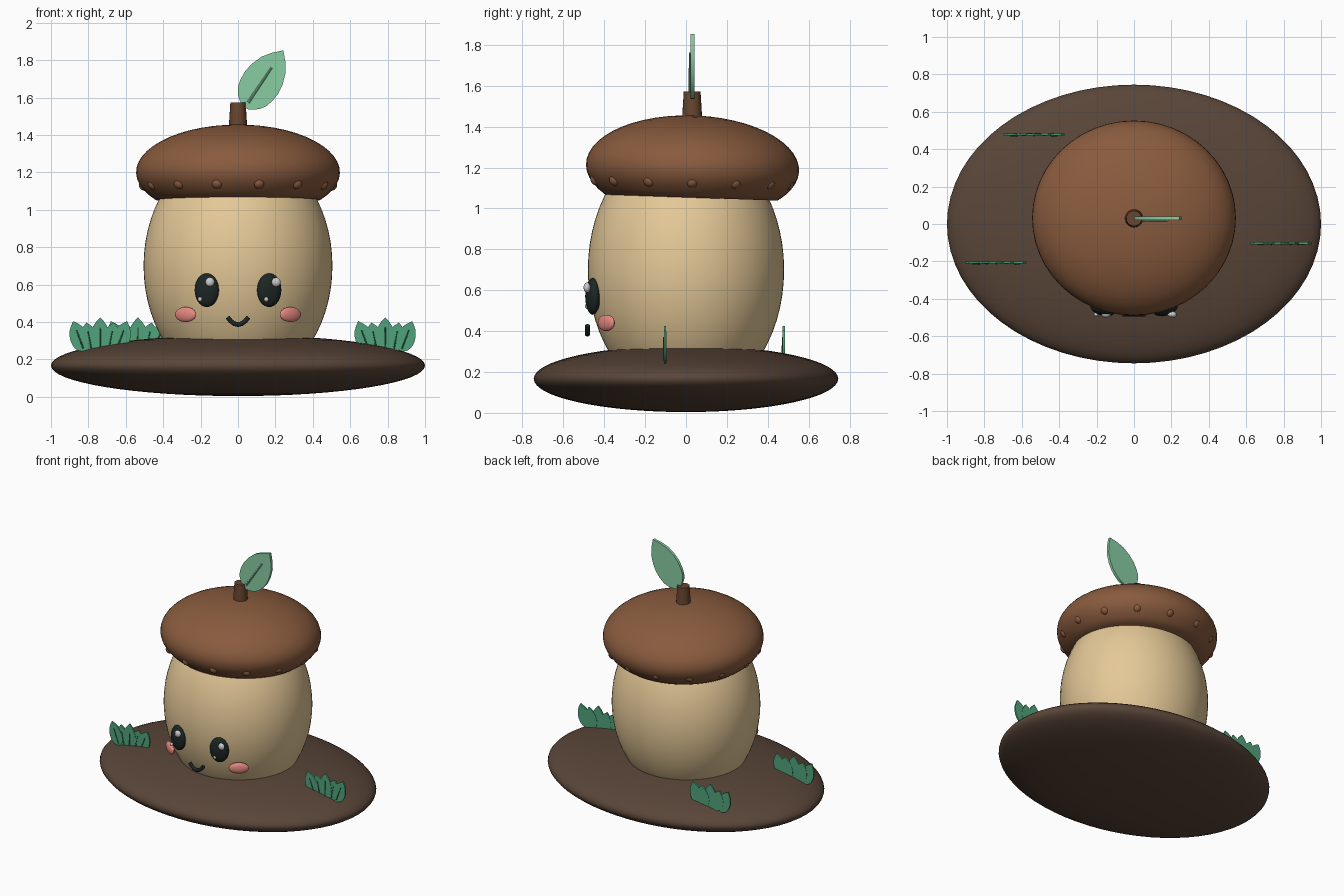
import bpy, bmesh
from math import sin, cos, pi, radians
from mathutils import Matrix, Vector

if "Cube" in bpy.data.objects:
    bpy.data.objects.remove(bpy.data.objects["Cube"])


def material(name, r, g, b):
    m = bpy.data.materials.new(name)
    m.diffuse_color = (r, g, b, 1)
    m.use_nodes = True
    m.node_tree.nodes["Principled BSDF"].inputs["Base Color"].default_value = m.diffuse_color
    return m


SOIL = material("soil", 0.10, 0.06, 0.04)
SHELL = material("shell", 0.78, 0.58, 0.31)
CAP = material("cap_brown", 0.25, 0.105, 0.048)
STEM = material("stem_brown", 0.14, 0.06, 0.03)
LEAF = material("leaf_green", 0.25, 0.61, 0.37)
GRASS = material("grass_green", 0.08, 0.37, 0.20)
VEIN = material("vein_green", 0.04, 0.17, 0.10)
DARK = material("dark", 0.012, 0.02, 0.018)
WHITE = material("white", 0.9, 0.9, 0.9)
PINK = material("pink", 0.80, 0.25, 0.22)


def finish(name, bm, mat, angle=40):
    bmesh.ops.recalc_face_normals(bm, faces=bm.faces)
    me = bpy.data.meshes.new(name)
    bm.to_mesh(me)
    bm.free()
    ob = bpy.data.objects.new(name, me)
    bpy.context.collection.objects.link(ob)
    me.materials.append(mat)
    bpy.ops.object.select_all(action='DESELECT')
    ob.select_set(True)
    bpy.context.view_layer.objects.active = ob
    bpy.ops.object.shade_smooth_by_angle(angle=radians(angle))
    return ob


def ellipsoid(name, loc, radii, mat, yaw=0, seg=24, rings=16):
    bm = bmesh.new()
    bmesh.ops.create_uvsphere(bm, u_segments=seg, v_segments=rings, radius=1)
    bm.transform(Matrix.Translation(loc) @ Matrix.Rotation(yaw, 4, 'Z')
                 @ Matrix.Diagonal((*radii, 1)))
    return finish(name, bm, mat)


def lathe(name, profile, loc, mat, sy=1.0, tilt=0.0, seg=48):
    bm = bmesh.new()
    rings = [[bm.verts.new((r * cos(2 * pi * i / seg), sy * r * sin(2 * pi * i / seg), z))
              for i in range(seg)] for r, z in profile]
    for a, b in zip(rings, rings[1:]):
        for i in range(seg):
            j = (i + 1) % seg
            bm.faces.new((a[i], a[j], b[j], b[i]))
    bm.faces.new(rings[0])
    bm.faces.new(rings[-1])
    bm.transform(Matrix.Translation(loc) @ Matrix.Rotation(tilt, 4, 'X'))
    return finish(name, bm, mat)


def leaf(name, base, length, half, lean, thick, mat):
    # flat leaf in the xz plane with a thin midrib on its front
    prof = [(0, .2), (.05, .45), (.1, .66), (.19, .86), (.3, .96), (.43, 1),
            (.58, .93), (.75, .72), (.88, .4)]
    pts = [(-half * w, length * t) for t, w in prof] + [(0, length)]
    pts += [(half * w, length * t) for t, w in reversed(prof)]
    place = Matrix.Translation(base) @ Matrix.Rotation(lean, 4, 'Y')
    bm = bmesh.new()
    face = bm.faces.new([bm.verts.new((x, -thick / 2, z)) for x, z in pts])
    ext = bmesh.ops.extrude_face_region(bm, geom=[face])
    bmesh.ops.translate(bm, vec=(0, thick, 0),
                        verts=[v for v in ext["geom"] if isinstance(v, bmesh.types.BMVert)])
    bm.transform(place)
    finish(name, bm, mat)
    bm = bmesh.new()
    r = thick * 0.4
    bmesh.ops.create_cone(bm, cap_ends=True, segments=8, radius1=r, radius2=r * 0.7,
                          depth=length * 0.62)
    bm.transform(place @ Matrix.Translation((0, -thick * 0.55, length * 0.39)))
    finish(name + "_vein", bm, VEIN if mat is GRASS else mat)


# soil mound and nut body
ellipsoid("soil_mound", (0, 0, 0.167), (1.0, 0.745, 0.163), SOIL, seg=64, rings=32)
ellipsoid("nut_body", (0, 0, 0.70), (0.505, 0.48, 0.65), SHELL, seg=64, rings=32)

# cap, tilted slightly back, with a flat underside
profile = []
for k in range(19):
    a = radians(-36 + k * (125.5 / 18))
    profile.append((0.545 * cos(a), (0.255 if a > 0 else 0.25) * sin(a)))
lathe("cap", profile, (0, 0.032, 1.20), CAP, sy=0.957, tilt=radians(-2))

# ring of bumps around the lower edge of the cap
for i in range(14):
    a = 2 * pi * i / 14
    ellipsoid(f"cap_bump_{i}", (0.498 * cos(a), 0.03 + 0.478 * sin(a), 1.133 - 0.012 * sin(a)),
              (0.032, 0.032, 0.032), CAP, seg=16, rings=10)

# stem and top leaf
lathe("stem", [(0.05, 1.40), (0.048, 1.46), (0.041, 1.573)], (0, 0.03, 0), STEM, seg=20)
leaf("top_leaf", (0.037, 0.031, 1.548), 0.367, 0.107, radians(34), 0.02, LEAF)

# eyes with highlights, and cheeks
for side, s in (("left", -1), ("right", 1)):
    ellipsoid(f"{side}_eye", (s * 0.167, -0.456, 0.57), (0.067, 0.034, 0.09), DARK, s * radians(15))
    cx = s * 0.167 + s * 0.01
    ellipsoid(f"{side}_eye_glint", (cx + 0.027, -0.484, 0.613), (0.024, 0.017, 0.025), WHITE)
    ellipsoid(f"{side}_eye_small_glint", (cx - 0.026, -0.484, 0.522), (0.012, 0.01, 0.013), WHITE)
    ellipsoid(f"{side}_cheek", (s * 0.28, -0.39, 0.44), (0.068, 0.02, 0.04), PINK, s * radians(35))

# smiling mouth
cu = bpy.data.curves.new("mouth", 'CURVE')
cu.dimensions = '3D'
cu.bevel_depth = 0.013
cu.bevel_resolution = 3
cu.use_fill_caps = True
sp = cu.splines.new('POLY')
path = [(-.056, .426), (-.04, .406), (-.02, .391), (0, .386), (.02, .391), (.04, .406), (.056, .426)]
sp.points.add(len(path) - 1)
for p, (x, z) in zip(sp.points, path):
    p.co = (x, -0.482, z, 1)
cu.materials.append(DARK)
bpy.context.collection.objects.link(bpy.data.objects.new("mouth", cu))

# grass tufts, each a fan of blades
for n, (x, y) in enumerate([(-0.737, -0.207), (0.787, -0.103), (-0.535, 0.478)]):
    for k, (dx, length) in enumerate([(-.085, .17), (-.045, .155), (0, .18), (.045, .155), (.085, .17)]):
        leaf(f"grass_{n}_blade_{k}", (x + dx, y + 0.002 * (k % 2), 0.245), length, 0.05,
             dx * 4.2, 0.011, GRASS)
